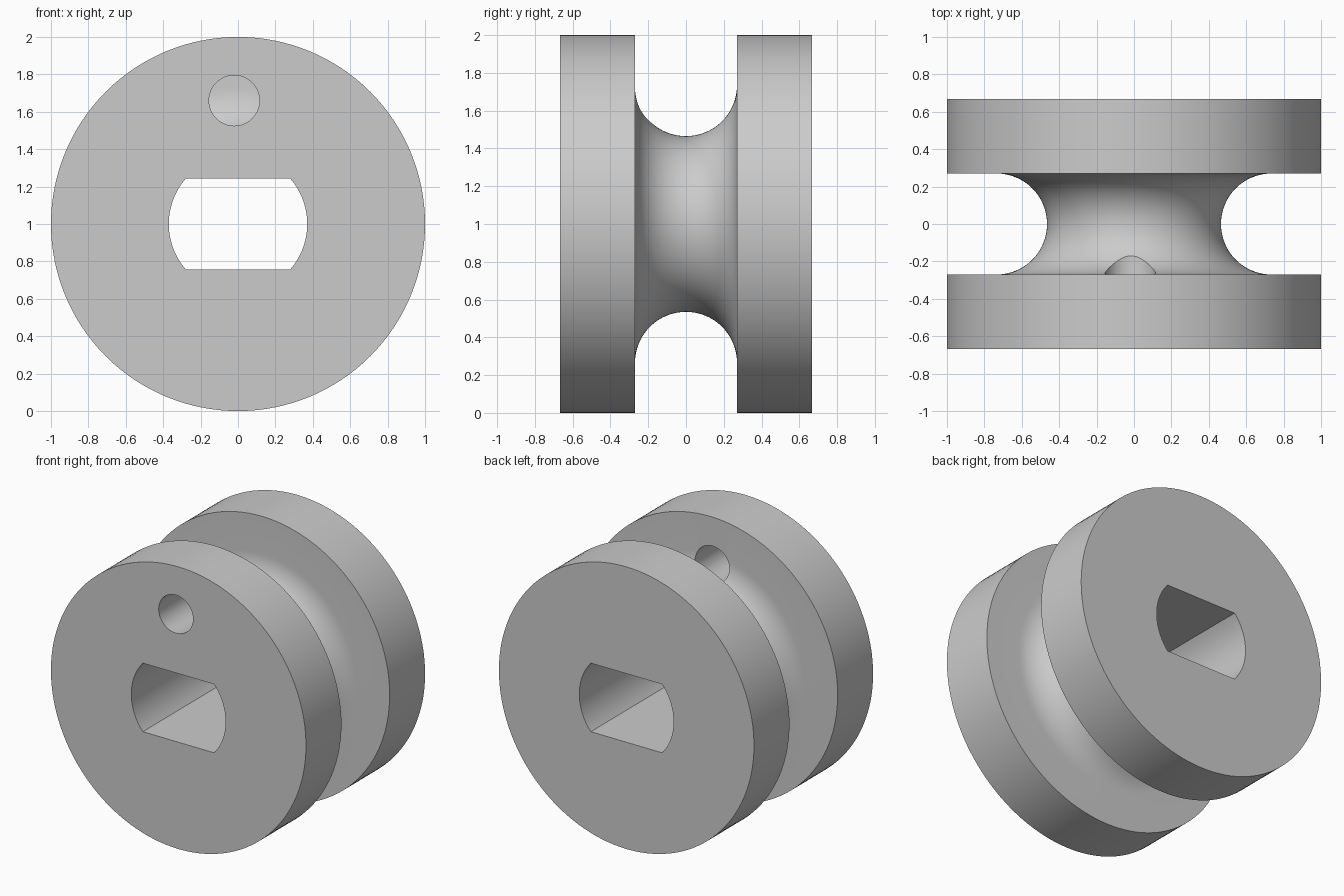
import bpy, bmesh
from math import sin, cos, pi, sqrt, asin, radians
from mathutils import Matrix, Vector

old = bpy.data.objects.get("Cube")
if old:
    bpy.data.objects.remove(old, do_unlink=True)

RADIUS, HALF_WIDTH = 1.0, 0.667
GROOVE_R, GROOVE_CENTRE = 0.27, 0.735
BORE_R, BORE_FLAT = 0.37, 0.243
HOLE_R, HOLE_X, HOLE_Z = 0.135, -0.02, 1.66
SEGMENTS = 128

grey = bpy.data.materials.new("plain_grey")
grey.use_nodes = True
colour = (0.6, 0.6, 0.6, 1)
grey.diffuse_color = colour
grey.node_tree.nodes["Principled BSDF"].inputs["Base Color"].default_value = colour


def make_object(name, bm):
    bmesh.ops.recalc_face_normals(bm, faces=bm.faces[:])
    mesh = bpy.data.meshes.new(name)
    bm.to_mesh(mesh)
    bm.free()
    mesh.materials.append(grey)
    obj = bpy.data.objects.new(name, mesh)
    bpy.context.collection.objects.link(obj)
    return obj


def lathe(name, profile):
    """Spin (radius, y) points about the spool axis and cap both ends."""
    bm = bmesh.new()
    rings = []
    for r, y in profile:
        rings.append([bm.verts.new((r * cos(2 * pi * i / SEGMENTS), y,
                                    1 + r * sin(2 * pi * i / SEGMENTS)))
                      for i in range(SEGMENTS)])
    for a, b in zip(rings, rings[1:]):
        for i in range(SEGMENTS):
            j = (i + 1) % SEGMENTS
            bm.faces.new((a[i], a[j], b[j], b[i]))
    bm.faces.new(rings[0])
    bm.faces.new(rings[-1])
    return make_object(name, bm)


def prism(name, outline, y0, y1):
    """Extrude an (x, z) outline along y."""
    bm = bmesh.new()
    face = bm.faces.new([bm.verts.new((x, y0, z)) for x, z in outline])
    new = bmesh.ops.extrude_face_region(bm, geom=[face])["geom"]
    bmesh.ops.translate(bm, vec=(0, y1 - y0, 0),
                        verts=[v for v in new if isinstance(v, bmesh.types.BMVert)])
    obj = make_object(name, bm)
    obj.hide_render = True
    return obj


# Spool body: two thick flanges joined by a half-round groove
steps = 32
groove = [(GROOVE_CENTRE - GROOVE_R * sin(pi * i / steps),
           -GROOVE_R * cos(pi * i / steps)) for i in range(steps + 1)]
spool = lathe("grooved_spool",
              [(RADIUS, -HALF_WIDTH), (RADIUS, -GROOVE_R)] + groove
              + [(RADIUS, GROOVE_R), (RADIUS, HALF_WIDTH)])

# Shaft bore: round sides with a flat top and bottom
sweep = asin(BORE_FLAT / BORE_R)
arc = [-sweep + 2 * sweep * i / 24 for i in range(25)]
bore_outline = [(side * BORE_R * cos(a), 1 + side * BORE_R * sin(a))
                for side in (1, -1) for a in arc]
bore = prism("bore_cutter", bore_outline, -1, 1)

# Cord hole: through the front flange only, opening into the groove
hole_outline = [(HOLE_X + HOLE_R * cos(2 * pi * i / 48),
                 HOLE_Z + HOLE_R * sin(2 * pi * i / 48)) for i in range(48)]
hole = prism("cord_hole_cutter", hole_outline, -1, 0)

bpy.ops.object.select_all(action='DESELECT')
spool.select_set(True)
bpy.context.view_layer.objects.active = spool
for cutter in (bore, hole):
    mod = spool.modifiers.new(cutter.name, 'BOOLEAN')
    mod.operation = 'DIFFERENCE'
    mod.solver = 'EXACT'
    mod.object = cutter
    bpy.ops.object.modifier_apply(modifier=mod.name)
    bpy.data.objects.remove(cutter, do_unlink=True)

# Smooth curved walls, crisp rims
bpy.ops.object.shade_smooth_by_angle(angle=radians(30))
